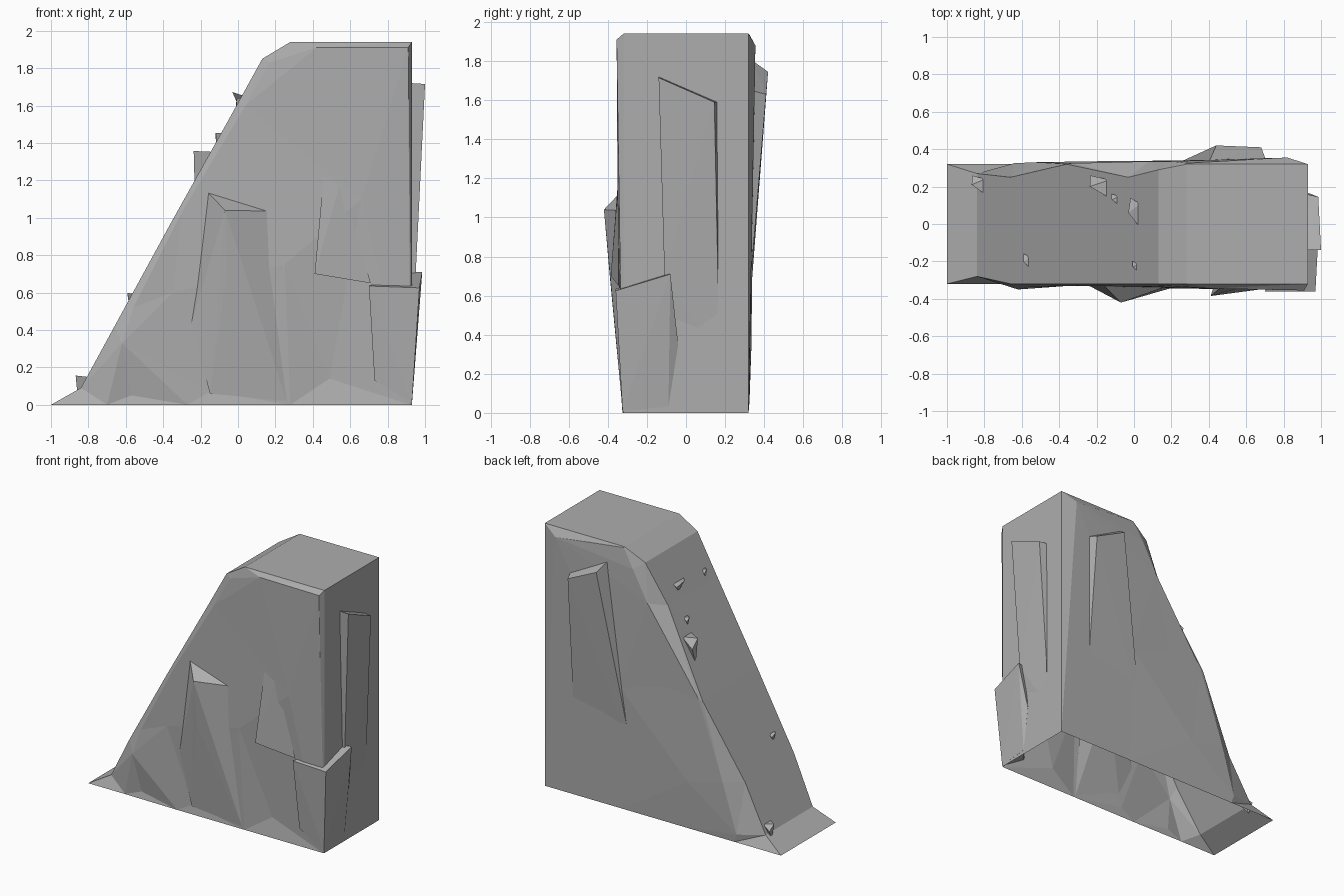
import bpy, bmesh
from mathutils import Vector
from mathutils.geometry import delaunay_2d_cdt

if "Cube" in bpy.data.objects:
    bpy.data.objects.remove(bpy.data.objects["Cube"])

# One stone colour
stone = bpy.data.materials.new("grey_stone")
stone.use_nodes = True
grey = (0.42, 0.42, 0.42, 1)
stone.diffuse_color = grey
stone.node_tree.nodes["Principled BSDF"].inputs["Base Color"].default_value = grey


def finish(name, bm):
    bmesh.ops.recalc_face_normals(bm, faces=bm.faces)
    mesh = bpy.data.meshes.new(name)
    bm.to_mesh(mesh)
    bm.free()
    mesh.materials.append(stone)
    obj = bpy.data.objects.new(name, mesh)
    bpy.context.collection.objects.link(obj)
    return obj


def slab(name, points):
    """Angular chunk of rock: the convex hull of a few corners."""
    bm = bmesh.new()
    for p in points:
        bm.verts.new(p)
    hull = bmesh.ops.convex_hull(bm, input=bm.verts)
    loose = set(hull["geom_interior"] + hull["geom_unused"])
    bmesh.ops.delete(bm, geom=[v for v in loose if isinstance(v, bmesh.types.BMVert)])
    return finish(name, bm)


# Ramp outline: x, z, front y, back y
outline = [(-1, 0, -.32, .32), (-.84, .09, -.28, .27), (-.66, .42, -.32, .25),
           (-.36, .97, -.32, .32), (-.03, 1.56, -.32, .25), (.13, 1.85, -.32, .29),
           (.28, 1.94, -.32, .32), (.93, 1.94, -.32, .32), (.93, 0, -.32, .32)]
# Wall rims, one point for each outline point, as x, y, z
front_rim = [(-.7, -.32, 0), (-.62, -.35, .33), (-.56, -.335, .52), (-.3, -.33, 1.03),
             (.04, -.335, 1.6), (.17, -.33, 1.83), (.42, -.345, 1.91),
             (.91, -.355, 1.91), (.92, -.325, 0)]
back_rim = [(-.62, .32, 0), (-.64, .325, .06), (-.53, .33, .42), (-.33, .325, .98),
            (.08, .335, 1.58), (.2, .335, 1.8), (.28, .325, 1.935),
            (.82, .355, 1.88), (.92, .32, 0)]
# Points along the foot of each wall, then points inside it
front_foot = [(.8, -.325, 0), (.28, -.325, 0), (-.27, -.325, 0)]
back_foot = [(.3, .32, 0), (-.2, .32, 0)]
front_dents = [(.49, -.3, .14), (-.57, -.31, .05), (.25, -.345, .75), (.66, -.35, 1.1),
               (-.15, -.315, .07), (-.35, -.33, .6)]
back_dents = [(-.25, .335, .35), (.3, .34, .9), (-.05, .33, 1)]

# Cliff body, open underneath
bm = bmesh.new()
sides = [[bm.verts.new((p[0], p[k], p[1])) for p in outline] for k in (2, 3)]
for i in range(len(outline) - 1):
    bm.faces.new((sides[0][i], sides[0][i + 1], sides[1][i + 1], sides[1][i]))
for edge, rim, foot, dents in ((sides[0], front_rim, front_foot, front_dents),
                               (sides[1], back_rim, back_foot, back_dents)):
    ring = [bm.verts.new(p) for p in rim]
    for i in range(len(rim) - 1):
        bm.faces.new((edge[i], edge[i + 1], ring[i + 1], ring[i]))
    loop = ring + [bm.verts.new(p) for p in foot]
    wall = loop + [bm.verts.new(p) for p in dents]
    flat = [Vector((v.co.x, v.co.z)) for v in wall]
    cut = delaunay_2d_cdt(flat, [], [list(range(len(loop)))], 1, 1e-5)
    for tri in cut[2]:
        bm.faces.new([wall[cut[3][i][0]] for i in tri])
bmesh.ops.triangulate(bm, faces=[f for f in bm.faces if len(f.verts) > 3])
finish("cliff_body", bm)

# Broken slabs on the walls
slab("front_peak_slab", [(-.165, -.325, 1.14), (-.07, -.42, 1.04), (.185, -.33, 1.035),
                         (-.25, -.325, .43), (-.15, -.325, .06), (.26, -.325, .02),
                         (-.06, -.39, .7), (0, -.28, .9)])
slab("front_shard", [(.47, -.335, 1.36), (.41, -.385, .7), (.71, -.345, .65),
                     (.55, -.345, 1.2), (.43, -.32, .74), (.6, -.3, .8)])
slab("corner_slab", [(.7, -.36, .635), (.97, -.36, .625), (.985, -.08, .71),
                     (.73, -.325, .13), (.93, -.325, .01), (.935, -.04, .35),
                     (.932, -.09, .03), (.72, -.31, .64), (.9, -.1, .71), (.9, -.3, .63)])
slab("side_slab", [(1, -.14, 1.715), (.985, .145, 1.59), (.95, -.11, .7), (.935, .165, .61),
                   (.92, -.14, 1.72), (.92, .16, 1.59), (.92, -.1, .4), (.92, .15, .3)])
slab("back_slab", [(.68, .41, 1.63), (.44, .42, 1.745), (.4, .33, 1.81), (.71, .33, 1.65),
                   (.22, .32, .45), (.69, .325, .61), (.45, .325, .56), (.5, .28, 1.2)])

# Small stones on the slope: x, y, half length, half width, height
stones = [(-.835, .21, .03, .05, .06), (-.19, .2, .05, .06, .09), (-.105, .13, .02, .03, .03),
          (.01, .06, .015, .08, .06), (-.575, -.2, .015, .04, .03), (0, -.23, .02, .03, .02)]
for n, (x, y, a, b, h) in enumerate(stones):
    def on_slope(px, py, lift=0):
        return (px - lift * .8, py, .09 + 1.81 * (px + .84) + lift * .5)
    slab(f"slope_stone_{n + 1}", [on_slope(x - a, y + b * .3, -.01), on_slope(x + a, y - b, -.01),
                                  on_slope(x + a, y + b * .6, -.01), on_slope(x, y + b, h * .6),
                                  on_slope(x + a * .5, y, h)])
